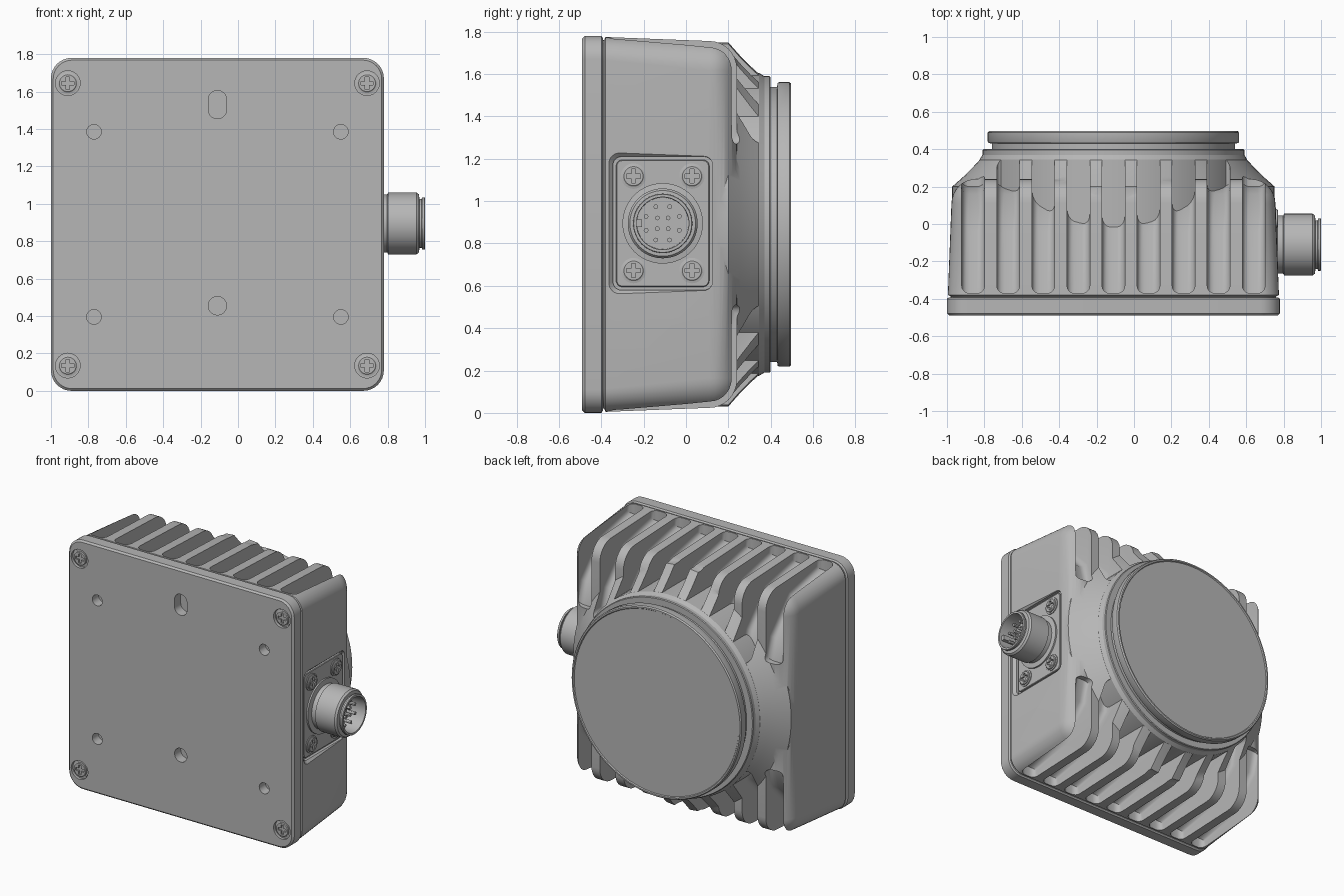
import bpy, bmesh
from math import sin, cos, pi, radians
from mathutils import Matrix, Vector

cube = bpy.data.objects.get("Cube")
if cube:
    bpy.data.objects.remove(cube, do_unlink=True)

grey = bpy.data.materials.new("housing_grey")
grey.use_nodes = True
GREY = (0.47, 0.47, 0.47, 1)
grey.diffuse_color = GREY
grey.node_tree.nodes["Principled BSDF"].inputs["Base Color"].default_value = GREY

# Local z points towards the named side
FRONT = Matrix.Rotation(pi / 2, 4, 'X')
BACK = Matrix.Rotation(-pi / 2, 4, 'X')
SIDE = Matrix.Rotation(pi / 2, 4, 'Y')
CX, CZ = -0.11, 0.89


def place(x, y, z, turn):
    return Matrix.Translation((x, y, z)) @ turn


def finish(name, bm, matrix=Matrix()):
    bmesh.ops.recalc_face_normals(bm, faces=bm.faces)
    bm.transform(matrix)
    mesh = bpy.data.meshes.new(name)
    bm.to_mesh(mesh)
    bm.free()
    mesh.materials.append(grey)
    ob = bpy.data.objects.new(name, mesh)
    bpy.context.collection.objects.link(ob)
    return ob


def add_loft(bm, rings):
    loops = [[bm.verts.new(p) for p in ring] for ring in rings]
    for a, b in zip(loops, loops[1:]):
        for i in range(len(a)):
            j = (i + 1) % len(a)
            bm.faces.new((a[i], a[j], b[j], b[i]))
    bm.faces.new(loops[0])
    bm.faces.new(loops[-1])


def loft(name, rings, matrix):
    bm = bmesh.new()
    add_loft(bm, rings)
    return finish(name, bm, matrix)


def rounded(hx, hy, r, h, n=8):
    pts = []
    for k, (sx, sy) in enumerate(((1, 1), (-1, 1), (-1, -1), (1, -1))):
        for i in range(n + 1):
            a = (k + i / n) * pi / 2
            pts.append((sx * (hx - r) + r * cos(a), sy * (hy - r) + r * sin(a), h))
    return pts


def circle(r, h, n, ox=0, oy=0):
    return [(ox + r * cos(2 * pi * i / n), oy + r * sin(2 * pi * i / n), h) for i in range(n)]


def lathe(name, profile, matrix, n=48):
    return loft(name, [circle(r, h, n) for r, h in profile], matrix)


def box(name, size, matrix):
    bm = bmesh.new()
    bmesh.ops.create_cube(bm, size=1)
    bm.transform(Matrix.Diagonal((*size, 1)))
    return finish(name, bm, matrix)


def combine(ob, other, operation='DIFFERENCE'):
    mod = ob.modifiers.new("cut", 'BOOLEAN')
    mod.operation, mod.solver, mod.object = operation, 'EXACT', other
    bpy.context.view_layer.update()
    with bpy.context.temp_override(object=ob, active_object=ob, selected_objects=[ob]):
        bpy.ops.object.modifier_apply(modifier=mod.name)
    bpy.data.objects.remove(other, do_unlink=True)


# Finned housing: tapered rounded block with a rolled rear edge
rings = [rounded(h, h, r, y) for y, h, r in
         ((-0.41, 0.87, 0.1), (-0.387, 0.87, 0.1), (-0.38, 0.885, 0.11))]
ROLL = 0.13
for i in range(9):
    t = i * pi / 16
    inset = ROLL * (1 - cos(t))
    rings.append(rounded(0.866 - inset, 0.866 - inset, 0.14 - inset, 0.11 + ROLL * sin(t)))
centre = place(CX, 0, CZ, BACK)
housing = loft("finned_housing", rings, centre)

# Flare rising from the block to the round collar
flare = lathe("flare", [(0.862, 0.1), (0.862, 0.2), (0.80, 0.255), (0.75, 0.305), (0.70, 0.36)],
              centre, 96)
combine(housing, flare, 'UNION')

# Cooling slots between the fins, top and bottom
SLOT = [(-0.37, 2.0), (-0.37, 1.70), (-0.04, 1.63), (0.16, 1.42),
        (0.2, 1.27), (0.6, 1.27), (0.6, 2.0)]
bm = bmesh.new()
for i in range(9):
    x = CX + (i - 4) * 0.1875
    for flip in (False, True):
        add_loft(bm, [[(x + s, y, 2 * CZ - z if flip else z) for y, z in SLOT]
                      for s in (-0.061, 0.061)])
rims = [e for e in bm.edges if abs(e.verts[0].co.x - e.verts[1].co.x) < 0.01]
bmesh.ops.recalc_face_normals(bm, faces=bm.faces)
bmesh.ops.bevel(bm, geom=rims, offset=0.04, segments=4, profile=0.5, affect='EDGES')
combine(housing, finish("slots", bm))

# Connector pocket in the side wall
SY, SZ = -0.11, 0.895
pocket = loft("pocket", [rounded(0.315, 0.235, 0.04, 0.735), rounded(0.315, 0.235, 0.04, 0.755),
                         rounded(0.345, 0.265, 0.06, 0.785)], place(0, SY, SZ, SIDE))
combine(housing, pocket)

# Collar core inside the fins
lathe("collar", [(0.715, -0.3), (0.715, 0.345), (0.70, 0.37), (0.70, 0.395), (0.695, 0.40)],
      centre, 96)

# Round rear window with a thin raised rim
lathe("window", [(0.65, 0.36), (0.65, 0.43), (0.668, 0.433), (0.672, 0.44), (0.672, 0.488),
                 (0.665, 0.497), (0.655, 0.497), (0.65, 0.49)], centre, 96)

# Front mounting plate
plate = loft("front_plate", [rounded(h, h, r, d) for h, r, d in
             ((0.88, 0.1, 0.392), (0.89, 0.11, 0.4), (0.89, 0.11, 0.478), (0.878, 0.1, 0.49))],
             place(CX, 0, CZ, FRONT))

# Plate holes: screw counterbores, mounting holes, locating hole and slot
bm = bmesh.new()
corners = [(sx, sz) for sx in (-1, 1) for sz in (-1, 1)]
for sx, sz in corners:
    add_loft(bm, [circle(0.066, h, 32, sx * 0.80, sz * 0.755) for h in (0.47, 0.6)])
    add_loft(bm, [circle(0.039, h, 32, sx * 0.66, sz * 0.495) for h in (0.42, 0.6)])
add_loft(bm, [circle(0.049, h, 32, 0, -0.435) for h in (0.42, 0.6)])
add_loft(bm, [[(x, y + 0.64, z) for x, y, z in rounded(0.049, 0.075, 0.048, h)]
              for h in (0.42, 0.6)])
combine(plate, finish("holes", bm, place(CX, 0, CZ, FRONT)))


# Cross-head screws
def screw(name, matrix):
    head = lathe(name, [(0.06, -0.005), (0.06, 0.006), (0.05, 0.008), (0.05, 0.014), (0.045, 0.018)],
                 matrix, 32)
    for size in ((0.066, 0.02, 0.024), (0.02, 0.066, 0.024)):
        combine(head, box("cross", size, matrix @ Matrix.Translation((0, 0, 0.018))))


for i, (sx, sz) in enumerate(corners):
    screw(f"plate_screw_{i + 1}", place(CX + sx * 0.80, -0.47, CZ + sz * 0.755, FRONT))
    screw(f"flange_screw_{i + 1}", place(0.752, SY + sx * 0.138, SZ + sz * 0.223, SIDE))

# Connector flange and hollow barrel
loft("connector_flange", [rounded(0.3, 0.22, 0.03, 0.72), rounded(0.3, 0.22, 0.03, 0.748),
                          rounded(0.296, 0.216, 0.026, 0.752)], place(0, SY, SZ, SIDE))
socket = place(0, SY, SZ, SIDE)
lathe("connector_barrel", [(0.19, 0.74), (0.19, 0.763), (0.155, 0.768), (0.155, 0.797),
                           (0.165, 0.803), (0.165, 0.955), (0.155, 0.968), (0.13, 0.97),
                           (0.13, 0.982), (0.14, 0.984), (0.14, 0.997), (0.137, 1.0),
                           (0.124, 1.0), (0.122, 0.88)], socket, 64)

# Contact pins in two circles, and the locating key
bm = bmesh.new()
for count, radius in ((8, 0.085), (4, 0.036)):
    for i in range(count):
        a = 2 * pi * (i + 0.5) / count
        add_loft(bm, [circle(0.011, h, 12, radius * cos(a), radius * sin(a))
                      for h in (0.87, 0.95)])
finish("contact_pins", bm, socket)
box("locating_key", (0.035, 0.03, 0.11), place(0.925, SY - 0.112, SZ, SIDE))

# Smooth the curved surfaces, keep edges crisp
bpy.ops.object.select_all(action='DESELECT')
for ob in bpy.context.scene.objects:
    if ob.type == 'MESH' and ob.data.materials and ob.data.materials[0] == grey:
        ob.select_set(True)
        bpy.context.view_layer.objects.active = ob
bpy.ops.object.shade_smooth_by_angle(angle=radians(30))
